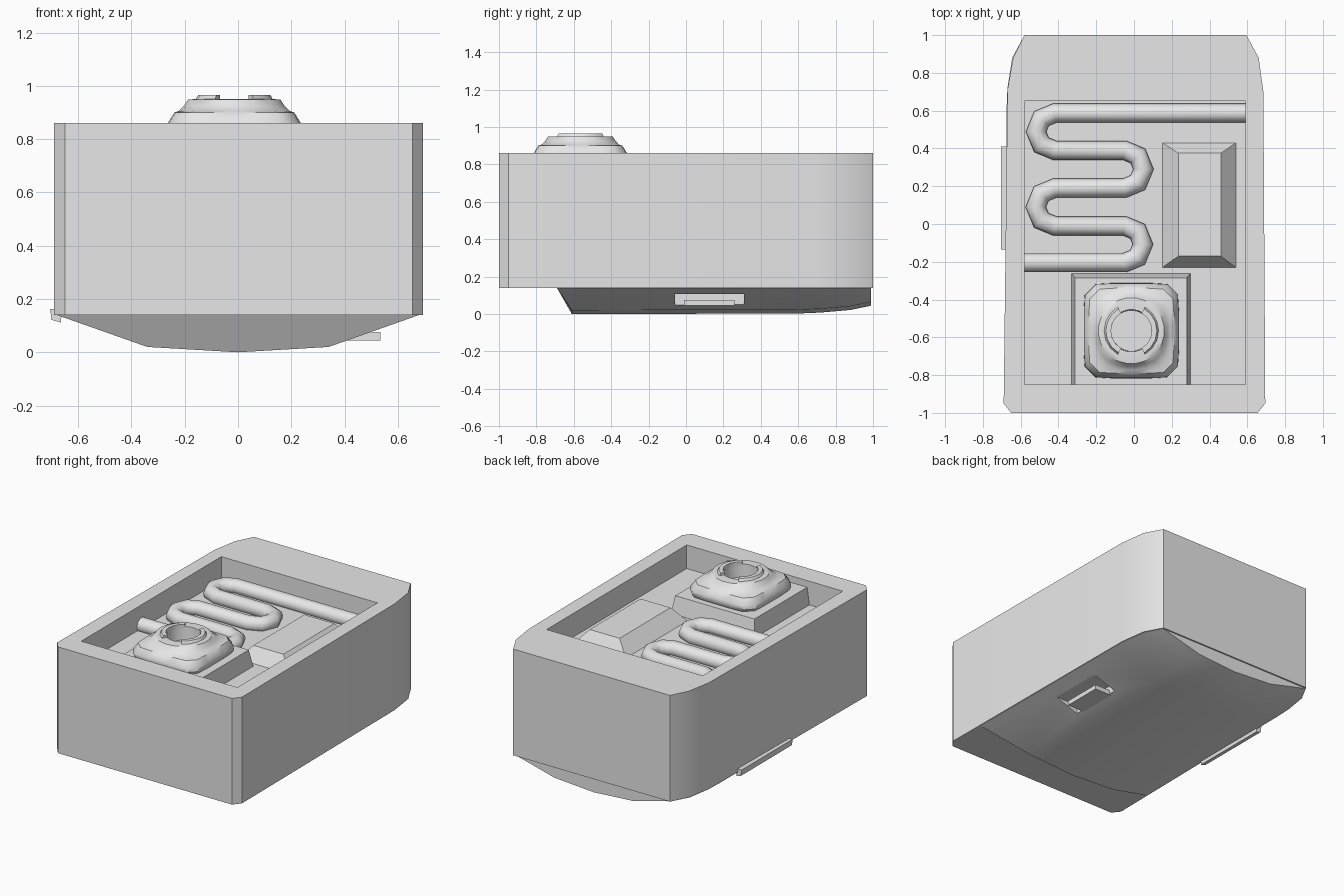
import bpy, bmesh, math
from mathutils import Vector

if "Cube" in bpy.data.objects:
    bpy.data.objects.remove(bpy.data.objects["Cube"])

grey = bpy.data.materials.new("light_grey")
grey.diffuse_color = (0.8, 0.8, 0.8, 1)
grey.use_nodes = True
grey.node_tree.nodes["Principled BSDF"].inputs["Base Color"].default_value = grey.diffuse_color


def make(name, bm, smooth=None):
    bmesh.ops.recalc_face_normals(bm, faces=bm.faces)
    me = bpy.data.meshes.new(name)
    bm.to_mesh(me)
    bm.free()
    ob = bpy.data.objects.new(name, me)
    bpy.context.collection.objects.link(ob)
    me.materials.append(grey)
    if smooth:
        bpy.ops.object.select_all(action='DESELECT')
        ob.select_set(True)
        bpy.context.view_layer.objects.active = ob
        bpy.ops.object.shade_smooth_by_angle(angle=math.radians(smooth))
    return ob


def loft(name, rings, smooth=None, cap=True):
    """Skin a stack of closed rings that share a point count."""
    bm = bmesh.new()
    rows = [[bm.verts.new(p) for p in r] for r in rings]
    for a, b in zip(rows, rows[1:]):
        for i in range(len(a)):
            j = (i + 1) % len(a)
            bm.faces.new((a[i], a[j], b[j], b[i]))
    if cap:
        bm.faces.new(rows[0][::-1])
        bm.faces.new(rows[-1])
    return make(name, bm, smooth)


def rect(x0, x1, y0, y1, z):
    return [(x0, y0, z), (x1, y0, z), (x1, y1, z), (x0, y1, z)]


def box(name, x0, x1, y0, y1, z0, z1):
    return loft(name, [rect(x0, x1, y0, y1, z0), rect(x0, x1, y0, y1, z1)])


def cut(target, cutter):
    cutter.hide_render = True
    cutter.hide_set(True)
    mod = target.modifiers.new("cut", 'BOOLEAN')
    mod.operation, mod.object, mod.solver = 'DIFFERENCE', cutter, 'EXACT'
    bpy.context.view_layer.objects.active = target
    target.select_set(True)
    bpy.ops.object.modifier_apply(modifier=mod.name)
    bpy.data.objects.remove(cutter)


TOP, SEAM, FLOOR = 0.86, 0.14, 0.70

# Main casing with rounded rear corners and an open tray in the top
outline = [(-0.65, -1), (0.655, -1), (0.695, -0.95), (0.685, 0.70), (0.66, 0.88),
           (0.595, 1), (-0.58, 1), (-0.64, 0.88), (-0.67, 0.71), (-0.69, -0.95)]
casing = loft("casing", [[(x, y, z) for x, y in outline] for z in (SEAM, TOP)], 30)
cut(casing, box("tray_cutter", -0.58, 0.59, -0.85, 0.65, FLOOR, 1.0))

# Shallow keel under the casing: y, half width, lift of the underside
rings = []
for y, w, lift in ((-0.61, 0.68, 0), (0.60, 0.675, 0.003), (0.72, 0.67, 0.008),
                   (0.88, 0.645, 0.022), (0.99, 0.585, 0.045)):
    top_y = -0.69 if y < 0 else y
    rings.append([(-w, top_y, SEAM), (-w * 0.5, y, 0.02 + lift), (0, y, lift),
                  (w * 0.5, y, 0.02 + lift), (w, top_y, SEAM)])
keel = loft("keel", rings, 30)

# Latch pocket with its tab on the right of the keel
cut(keel, box("pocket_cutter", 0.42, 0.75, -0.06, 0.31, 0.0, 0.108))
box("latch_tab", 0.40, 0.535, -0.01, 0.26, 0.045, 0.076)

# Slim rail on the lower left edge
section = [(-0.705, 0.163), (-0.70, 0.122), (-0.665, 0.112), (-0.66, 0.163)]
loft("side_rail", [[(x, y, z) for x, z in section] for y in (-0.135, 0.41)])

# Sloped block in the tray
loft("sloped_block", [rect(0.15, 0.54, -0.23, 0.43, FLOOR),
                      rect(0.235, 0.46, -0.17, 0.375, 0.79)])

# Plinth under the nozzle
loft("plinth", [rect(-0.33, 0.298, -0.85, -0.262, FLOOR),
                rect(-0.313, 0.28, -0.85, -0.285, 0.815)])

# Serpentine pipe swept along the tray floor
rows = [0.587, 0.39, 0.19, -0.01, -0.205]
path = [(0.59, rows[0])]
for i in range(4):
    side = -1 if i % 2 == 0 else 1
    cx = -0.42 if side < 0 else -0.05
    mid, half = (rows[i] + rows[i + 1]) / 2, (rows[i] - rows[i + 1]) / 2
    for k in range(5):
        a = math.pi / 2 - k * math.pi / 4
        path.append((cx + side * half * math.cos(a), mid + half * math.sin(a)))
path.append((-0.58, rows[-1]))
pts = [Vector((x, y, 0)) for x, y in path]
rings = []
for i, p in enumerate(pts):
    d = [(b - a).normalized() for a, b in zip(pts[max(i - 1, 0):i + 2], pts[max(i - 1, 0):i + 2][1:])]
    t = (d[0] + d[-1]).normalized()
    n = Vector((-t.y, t.x, 0)) / max(t.dot(d[0]), 0.5)
    rings.append([p + n * 0.05 * math.cos(k * math.tau / 10)
                  + Vector((0, 0, 0.725 + 0.05 * math.sin(k * math.tau / 10))) for k in range(10)])
loft("serpentine_pipe", rings, 50)

# Nozzle: rounded square foot blending into a round mouth
NX, NY, N = -0.014, -0.565, 24


def ring(r, z, square=0.0):
    """Circle of radius r, pushed toward a rounded square."""
    out = []
    for k in range(N):
        a = (k + 0.5) * math.tau / N
        c, s = math.cos(a), math.sin(a)
        f = (abs(c) ** 7 + abs(s) ** 7) ** (-1 / 7)
        m = r * (1 + square * (f - 1))
        out.append((NX + m * c, NY + m * s, z))
    return out


loft("nozzle", [ring(0.235, 0.81, 1), ring(0.252, 0.835, 1), ring(0.25, 0.86, 1),
                ring(0.225, 0.90, 1), ring(0.208, 0.906, 0.5), ring(0.19, 0.925, 0.2),
                ring(0.175, 0.948), ring(0.155, 0.95), ring(0.112, 0.95),
                ring(0.108, 0.86)], 40)

# Two curved lugs on the nozzle mouth
for name, start in (("right_lug", -60), ("left_lug", 120)):
    rings = []
    for k in range(7):
        a = math.radians(start + 20 * k)
        rings.append([(NX + r * math.cos(a), NY + r * math.sin(a), z)
                      for r, z in ((0.108, 0.94), (0.15, 0.94), (0.135, 0.966), (0.108, 0.966))])
    loft(name, rings, 35)
